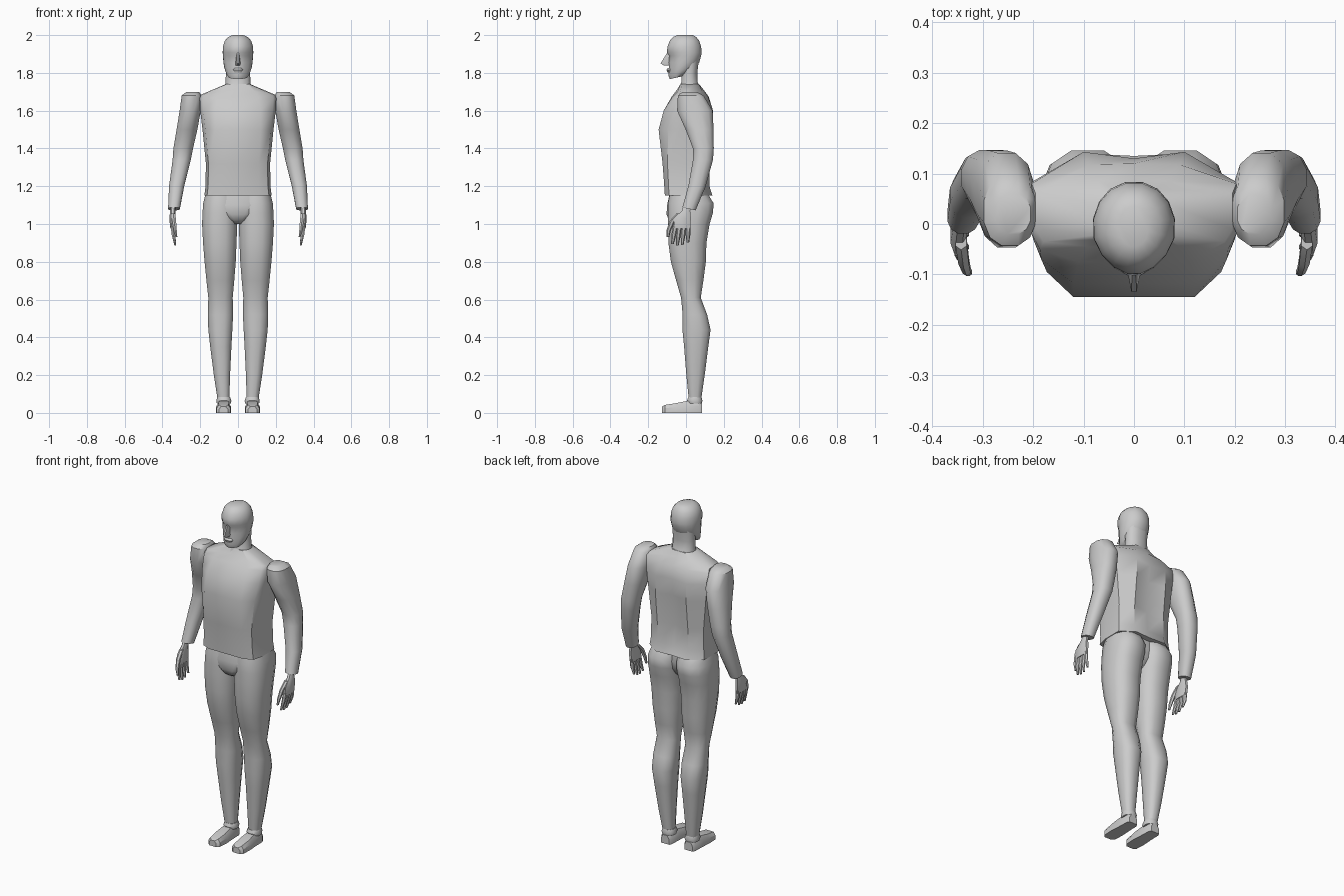
import bpy, bmesh, math

grey = bpy.data.materials.new("light grey")
grey.diffuse_color = (0.6, 0.6, 0.6, 1)


def build(name, lofts, side=1, angle=40):
    """One object from several lofts; each loft is a list of equal-sized point rings."""
    bm = bmesh.new()
    for rings in lofts:
        rows = [[bm.verts.new((p[0] * side, p[1], p[2])) for p in r] for r in rings]
        n = len(rows[0])
        for a, b in zip(rows, rows[1:]):
            for i in range(n):
                j = (i + 1) % n
                bm.faces.new((a[i], a[j], b[j], b[i]))
        bm.faces.new(rows[0])
        bm.faces.new(rows[-1])
    bmesh.ops.recalc_face_normals(bm, faces=bm.faces)
    me = bpy.data.meshes.new(name)
    bm.to_mesh(me)
    bm.free()
    ob = bpy.data.objects.new(name, me)
    bpy.context.collection.objects.link(ob)
    me.materials.append(grey)
    bpy.ops.object.select_all(action='DESELECT')
    ob.select_set(True)
    bpy.context.view_layer.objects.active = ob
    bpy.ops.object.shade_smooth_by_angle(angle=math.radians(angle))
    return ob


def oval(z, x0, x1, y0, y1, n=12, e=2.3, taper=0.0, tilt=0.0):
    """Horizontal rounded ring; taper narrows the front, tilt raises the front."""
    pts = []
    for i in range(n):
        a = 2 * math.pi * (i + 0.5) / n
        c, s = math.cos(a), math.sin(a)
        u = math.copysign(abs(c) ** (2 / e), c)
        v = math.copysign(abs(s) ** (2 / e), s)
        # stretch so the widest points reach the stated limits
        u /= abs(math.cos(math.pi / n)) ** (2 / e)
        v /= abs(math.cos(math.pi / n)) ** (2 / e)
        w = 1 - taper * max(0, -v) ** 2
        pts.append(((x0 + x1) / 2 + u * w * (x1 - x0) / 2,
                    (y0 + y1) / 2 + v * (y1 - y0) / 2, z - tilt * v))
    return pts


def finger(pts):
    """Thin tapering finger through (x, y, z, radius) points."""
    return [oval(z, x - r * 0.8, x + r * 0.8, y - r, y + r, n=6, e=2) for x, y, z, r in pts]


# Torso: shaped half outline, mirrored into full rings
torso = []
for z, drop, xs, xm, yf, ye, ysf, ysb, xb, yb, sp in [
        (1.150, 0.00, .178, .11, -.112, -.090, -.03, .085, .10, .140, .135),
        (1.200, 0.00, .172, .11, -.115, -.092, -.03, .080, .10, .124, .115),
        (1.320, 0.00, .170, .11, -.124, -.098, -.03, .080, .10, .125, .105),
        (1.500, 0.00, .188, .12, -.145, -.095, -.03, .085, .10, .143, .120),
        (1.600, 0.00, .200, .12, -.118, -.070, -.03, .085, .10, .143, .130),
        (1.675, 0.01, .203, .11, -.075, -.050, -.02, .080, .09, .118, .120),
        (1.715, 0.03, .195, .09, -.045, -.035, -.01, .060, .07, .085, .090),
        (1.740, 0.00, .066, .05, -.030, -.020, .00, .040, .04, .070, .070)]:
    half = [(xm, yf), (xs * 0.92, ye), (xs, ysf), (xs, ysb), (xb, yb)]
    full = [(0, yf)] + half + [(0, sp)] + [(-x, y) for x, y in reversed(half)]
    torso.append([(x, y, z - drop * abs(x) / xs) for x, y in full])
build("torso", [torso])

# Pelvis core with front bulge between the legs
build("pelvis", [[oval(1.17, -.165, .165, -.085, .10),
                  oval(1.10, -.170, .170, -.100, .11),
                  oval(1.05, -.110, .110, -.103, .10),
                  oval(1.02, -.060, .060, -.090, .08),
                  oval(1.00, -.030, .030, -.060, .06)]])

# Neck and head
build("neck", [[oval(1.71, -.072, .072, -.045, .085),
                oval(1.75, -.066, .066, -.025, .062),
                oval(1.80, -.064, .064, -.025, .060),
                oval(1.87, -.066, .066, -.030, .068)]])
skull = [oval(z, -w, w, f, b, n=16, e=2.1, taper=t, tilt=k) for z, w, f, b, t, k in [
    (1.775, .048, -.086, -.015, .40, -.008),
    (1.795, .062, -.094, .020, .40, -.006),
    (1.825, .072, -.090, .050, .35, 0),
    (1.855, .077, -.092, .070, .30, 0),
    (1.890, .080, -.088, .080, .25, 0),
    (1.908, .081, -.101, .083, .25, 0),
    (1.940, .080, -.098, .080, .20, 0),
    (1.970, .070, -.086, .070, .15, 0),
    (1.990, .052, -.068, .054, .10, 0),
    (2.000, .028, -.045, .035, .00, 0)]]
nose = [[(-.007, -.08, 1.905), (.007, -.08, 1.905), (.004, -.101, 1.905), (-.004, -.101, 1.905)],
        [(-.016, -.08, 1.850), (.016, -.08, 1.850), (.005, -.135, 1.850), (-.005, -.135, 1.850)],
        [(-.014, -.08, 1.838), (.014, -.08, 1.838), (.004, -.115, 1.838), (-.004, -.115, 1.838)]]
lips = [oval(1.826, -.016, .016, -.096, -.07, n=8),
        oval(1.816, -.026, .026, -.103, -.07, n=8),
        oval(1.802, -.018, .018, -.098, -.07, n=8)]
build("head", [skull, nose, lips])

for side, label in ((1, "left"), (-1, "right")):
    # Leg in trousers
    build(label + "_leg", [[oval(*r, n=12, e=2.5) for r in [
        (1.160, .000, .172, -.085, .115),
        (1.110, .000, .184, -.095, .146),
        (1.060, .001, .188, -.096, .143),
        (1.000, .004, .190, -.096, .125),
        (0.900, .008, .185, -.093, .108),
        (0.800, .012, .177, -.080, .105),
        (0.700, .020, .167, -.052, .092),
        (0.610, .028, .157, -.026, .078),
        (0.520, .026, .160, -.018, .112),
        (0.440, .030, .157, -.019, .130),
        (0.350, .035, .147, -.010, .118),
        (0.200, .042, .128, .002, .099),
        (0.070, .046, .108, .015, .080)]]], side)

    # Ankle cuff
    build(label + "_ankle_cuff", [[oval(0.050, .038, .112, .012, .084),
                                   oval(0.065, .035, .115, .005, .087),
                                   oval(0.083, .042, .110, .012, .082)]], side)

    # Shoe: bevelled sections from toe to heel
    shoe = [[(a, y, 0), (b, y, 0), (b, y, h * .6), (b - .012, y, h), (a + .012, y, h), (a, y, h * .6)]
            for y, a, b, h in [(-.126, .054, .100, .034), (-.112, .040, .113, .042),
                               (-.050, .036, .116, .052), (.000, .040, .112, .062),
                               (.070, .042, .110, .060), (.086, .050, .102, .050)]]
    build(label + "_shoe", [shoe], side, 30)

    # Arm with shoulder cap
    build(label + "_arm", [[oval(z, x - rx, x + rx, y - ry, y + ry, n=12, e=2.3, tilt=t)
                            for z, x, y, rx, ry, t in [
        (1.698, .240, .020, .035, .040, 0),
        (1.680, .246, .025, .052, .068, 0),
        (1.600, .253, .047, .056, .094, 0),
        (1.500, .270, .072, .055, .074, 0),
        (1.400, .290, .092, .052, .055, 0),
        (1.340, .298, .090, .048, .053, 0),
        (1.200, .325, .058, .040, .045, .004),
        (1.080, .339, .016, .031, .035, .008)]]], side)

    # Hand: palm, four fingers and thumb
    palm = [oval(z, x - rx, x + rx, f, b, n=8) for z, x, rx, f, b in [
        (1.100, .343, .014, -.012, .030), (1.070, .345, .014, -.022, .022),
        (1.030, .348, .016, -.062, .026), (0.975, .345, .013, -.066, .022)]]
    fingers = [finger([(.346, y0, 0.99, .012), (.343, (y0 + y1) / 2, 0.945, .011),
                       (.332, y1, tip, .006)])
               for y0, y1, tip in [(-.056, -.072, .893), (-.034, -.046, .885),
                                   (-.011, -.020, .888), (.011, .010, .903)]]
    thumb = finger([(.343, -.035, 1.055, .014), (.338, -.072, 1.015, .013),
                    (.332, -.092, 0.965, .010), (.326, -.096, 0.930, .006)])
    build(label + "_hand", [palm, thumb] + fingers, side)
